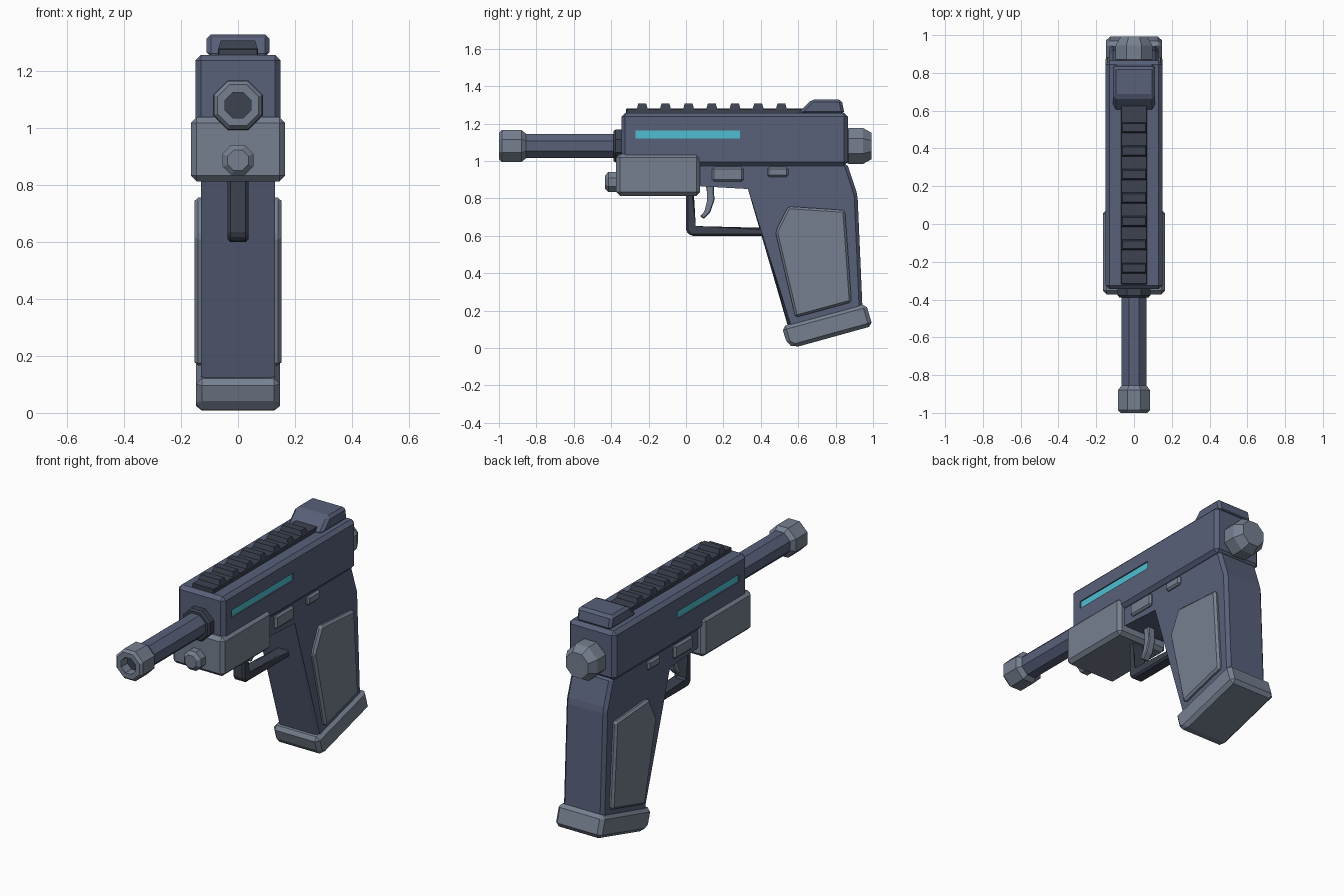
import bpy, bmesh, math

cube = bpy.data.objects.get("Cube")
if cube:
    bpy.data.objects.remove(cube, do_unlink=True)


def material(name, rgb):
    m = bpy.data.materials.new(name)
    m.use_nodes = True
    m.diffuse_color = (*rgb, 1)
    bsdf = next(n for n in m.node_tree.nodes if n.type == 'BSDF_PRINCIPLED')
    bsdf.inputs["Base Color"].default_value = (*rgb, 1)
    return m


BODY = material("slate blue", (0.098, 0.119, 0.195))
GREY = material("light grey", (0.181, 0.216, 0.279))
DARK = material("dark grey", (0.045, 0.054, 0.080))
CYAN = material("cyan glow", (0.08, 0.515, 0.644))


def finish(name, bm, mat, bevel=0):
    if bevel:
        bmesh.ops.bevel(bm, geom=bm.edges[:], offset=bevel, segments=1,
                        affect='EDGES', clamp_overlap=True)
    bmesh.ops.recalc_face_normals(bm, faces=bm.faces[:])
    mesh = bpy.data.meshes.new(name)
    bm.to_mesh(mesh)
    bm.free()
    mesh.materials.append(mat)
    ob = bpy.data.objects.new(name, mesh)
    bpy.context.collection.objects.link(ob)
    return ob


def loft(bm, rings):
    """Join rings of points with quads and close both ends."""
    rings = [[bm.verts.new(p) for p in r] for r in rings]
    n = len(rings[0])
    for a, b in zip(rings, rings[1:]):
        for i in range(n):
            j = (i + 1) % n
            bm.faces.new((a[i], a[j], b[j], b[i]))
    bm.faces.new(rings[0])
    bm.faces.new(rings[-1])


def prism(name, outline, x0, x1, mat, bevel=0):
    """Side outline of (y, z) points extruded across x."""
    bm = bmesh.new()
    loft(bm, [[(x, y, z) for y, z in outline] for x in (x0, x1)])
    return finish(name, bm, mat, bevel)


def rect(y0, y1, z0, z1):
    return [(y0, z0), (y1, z0), (y1, z1), (y0, z1)]


def octagon(name, profile, z, mat):
    """Eight-sided turned part along y; profile holds (y, flat radius)."""
    bm = bmesh.new()
    rings = []
    for y, r in profile:
        r /= math.cos(math.pi / 8)
        angles = [math.pi / 8 + k * math.pi / 4 for k in range(8)]
        rings.append([(r * math.cos(a), y, z + r * math.sin(a)) for a in angles])
    loft(bm, rings)
    return finish(name, bm, mat)


# Slide with a recessed glowing strip on each side
slide = prism("slide", rect(-0.345, 0.865, 0.975, 1.257), -0.15, 0.15, BODY, 0.02)
strip = rect(-0.27, 0.29, 1.12, 1.163)
for side, s in (("left", 1), ("right", -1)):
    cutter = prism("strip_cutter", strip, s * 0.14, s * 0.2, BODY)
    cutter.hide_render = True
    mod = slide.modifiers.new("strip_recess", 'BOOLEAN')
    mod.operation = 'DIFFERENCE'
    mod.solver = 'EXACT'
    mod.object = cutter
    bpy.context.view_layer.objects.active = slide
    bpy.ops.object.modifier_apply(modifier=mod.name)
    bpy.data.objects.remove(cutter, do_unlink=True)
    prism(side + "_glow_strip", strip, s * 0.138, s * 0.143, CYAN)

# Frame and raked grip in one outline
prism("frame_and_grip", [(-0.3, 0.99), (-0.3, 0.868), (0.345, 0.868), (0.555, 0.08),
                         (0.945, 0.18), (0.917, 0.82), (0.86, 0.99)],
      -0.13, 0.13, BODY, 0.018)

# Magazine base plate
prism("magazine_base", [(0.512, 0.115), (0.54, 0.022), (0.582, 0.003), (0.998, 0.118),
                        (0.962, 0.237)], -0.147, 0.147, GREY, 0.02)

# Grip panels and small controls on both sides
panel = [(0.478, 0.62), (0.545, 0.757), (0.85, 0.737), (0.885, 0.245), (0.585, 0.163)]
for side, s in (("left", 1), ("right", -1)):
    prism(side + "_grip_panel", panel, s * 0.11, s * 0.152, GREY, 0.012)
    prism(side + "_release_button", rect(0.14, 0.307, 0.89, 0.967),
          s * 0.11, s * 0.146, GREY, 0.01)
    prism(side + "_safety_button", rect(0.435, 0.547, 0.915, 0.967),
          s * 0.11, s * 0.146, GREY, 0.01)

# Under-barrel module with its front lens
prism("front_module", rect(-0.373, 0.075, 0.813, 1.038), -0.165, 0.165, GREY, 0.02)
octagon("module_lens", [(-0.36, 0.054), (-0.415, 0.054), (-0.432, 0.036)], 0.887, GREY)

# Trigger guard and trigger
prism("trigger_guard", [(0, 0.84), (0, 0.625), (0.025, 0.6), (0.44, 0.6), (0.44, 0.642),
                        (0.042, 0.642), (0.042, 0.84)], -0.037, 0.037, DARK, 0.01)
prism("trigger", [(0.105, 0.88), (0.118, 0.79), (0.105, 0.735), (0.075, 0.705),
                  (0.095, 0.69), (0.13, 0.725), (0.152, 0.79), (0.148, 0.88)],
      -0.022, 0.022, GREY, 0.005)

# Barrel, collar, muzzle and rear knob
BORE = 1.08
octagon("barrel", [(-0.88, 0.065), (-0.3, 0.065)], BORE, BODY)
octagon("barrel_collar", [(-0.388, 0.078), (-0.378, 0.087), (-0.33, 0.087)], BORE, DARK)
octagon("muzzle", [(-0.94, 0.045), (-1.0, 0.045), (-1.0, 0.072), (-0.985, 0.085),
                   (-0.88, 0.085), (-0.855, 0.066)], BORE, GREY)
octagon("muzzle_bore", [(-0.943, 0.045), (-0.938, 0.045)], BORE, DARK)
octagon("rear_knob", [(0.85, 0.08), (0.87, 0.097), (0.945, 0.097), (0.993, 0.07)],
        BORE, GREY)

# Top rail with evenly spaced teeth
prism("rail_base", rect(-0.32, 0.64, 1.25, 1.28), -0.07, 0.07, DARK, 0.004)
for i in range(7):
    y = -0.234 + i * 0.124
    bm = bmesh.new()
    loft(bm, [[(sx * w, y + sy * d, z) for sx, sy in ((-1, -1), (1, -1), (1, 1), (-1, 1))]
              for z, w, d in ((1.275, 0.07, 0.03), (1.307, 0.06, 0.021))])
    finish("rail_tooth", bm, DARK)

# Rear sight block
prism("rear_sight", [(0.595, 1.25), (0.672, 1.329), (0.832, 1.329), (0.848, 1.25)],
      -0.11, 0.11, BODY, 0.015)
